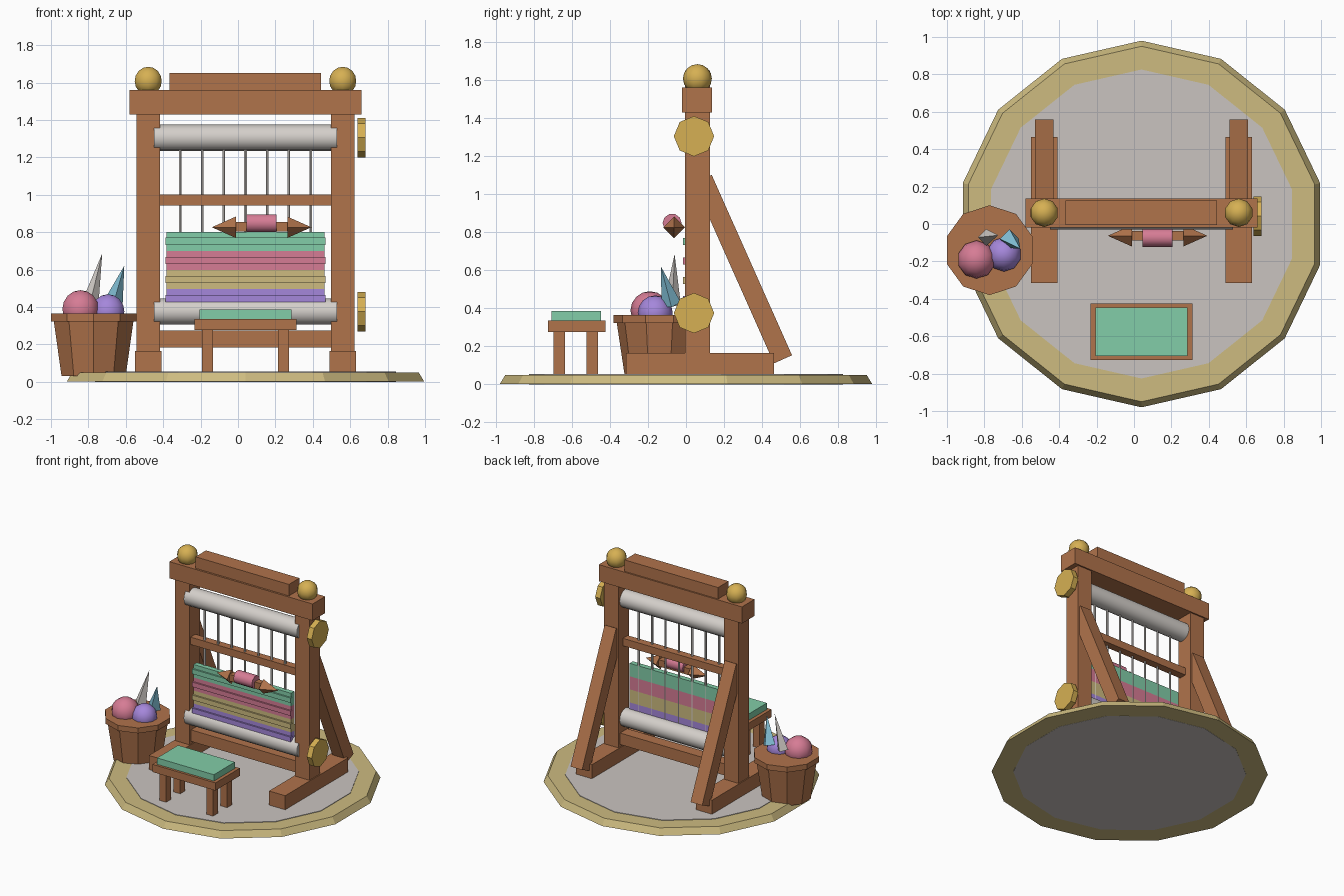
import bpy, bmesh, math
from mathutils import Vector, Matrix

if "Cube" in bpy.data.objects:
    bpy.data.objects.remove(bpy.data.objects["Cube"], do_unlink=True)

CX = 0.04  # centre line of the loom


def material(name, hexcode):
    srgb = [int(hexcode[i:i + 2], 16) / 255 for i in (0, 2, 4)]
    col = [c / 12.92 if c < 0.04 else ((c + 0.055) / 1.055) ** 2.4 for c in srgb] + [1]
    m = bpy.data.materials.new(name)
    m.use_nodes = True
    m.diffuse_color = col
    m.node_tree.nodes["Principled BSDF"].inputs["Base Color"].default_value = col
    return m


wood = material("warm wood", "B0734B")
gold = material("brass gold", "D6B053")
straw = material("straw", "CDBB80")
stone = material("rug grey", "CAC4C0")
ivory = material("pale ivory", "D4CFCA")
green = material("mint green", "82CDA8")
pink = material("rose pink", "D67C95")
purple = material("lavender purple", "A587DB")
blue = material("sky blue", "85C3DA")


def finish(name, bm, mat, smooth=False):
    me = bpy.data.meshes.new(name)
    bmesh.ops.recalc_face_normals(bm, faces=bm.faces)
    bm.to_mesh(me)
    bm.free()
    me.materials.append(mat)
    ob = bpy.data.objects.new(name, me)
    bpy.context.collection.objects.link(ob)
    if smooth:
        bpy.ops.object.select_all(action='DESELECT')
        ob.select_set(True)
        bpy.context.view_layer.objects.active = ob
        bpy.ops.object.shade_smooth_by_angle(angle=math.radians(50))
    return ob


def box(name, mat, center, size, tilt=0):
    bm = bmesh.new()
    mtx = (Matrix.Translation(center) @ Matrix.Rotation(tilt, 4, 'X')
           @ Matrix.Diagonal((*size, 1)))
    bmesh.ops.create_cube(bm, size=1, matrix=mtx)
    return finish(name, bm, mat)


def frustum(name, mat, start, end, r1, r2, sides, smooth=False):
    a, b = Vector(start), Vector(end)
    turn = Vector((0, 0, 1)).rotation_difference(b - a).to_matrix().to_4x4()
    bm = bmesh.new()
    bmesh.ops.create_cone(bm, cap_ends=True, segments=sides, radius1=r1, radius2=r2,
                          depth=(b - a).length,
                          matrix=Matrix.Translation((a + b) / 2) @ turn)
    return finish(name, bm, mat, smooth)


def ball(name, mat, center, r):
    bm = bmesh.new()
    bmesh.ops.create_uvsphere(bm, u_segments=10, v_segments=8, radius=r,
                              matrix=Matrix.Translation(center))
    return finish(name, bm, mat, True)


# Round rug with a faceted border
frustum("rug_border", straw, (CX, 0, 0.001), (CX, 0, 0.05), 0.98, 0.95, 14)
frustum("rug_centre", stone, (CX, 0, 0), (CX, 0, 0.054), 0.826, 0.826, 14)

# Side frames: foot, post, brace and finial
for side, s in (("right", -1), ("left", 1)):
    x = CX + s * 0.52
    box(side + "_foot", wood, (x, 0.074, 0.107), (0.14, 0.78, 0.114))
    box(side + "_post", wood, (x, 0.06, 0.74), (0.125, 0.13, 1.38))
    low, high = Vector((x, 0.51, 0.132)), Vector((x, 0.088, 1.08))
    d = high - low
    box(side + "_brace", wood, (low + high) / 2, (0.1, 0.104, d.length),
        math.atan2(-d.y, d.z))
    ball(side + "_finial", gold, (x, 0.06, 1.608), 0.076)

# Cross beams
box("top_beam", wood, (CX, 0.058, 1.495), (1.24, 0.156, 0.13))
box("top_cap", wood, (CX, 0.06, 1.604), (0.81, 0.13, 0.092))
box("heddle_bar", wood, (CX, 0.04, 0.972), (0.93, 0.06, 0.058))
box("lower_stretcher", wood, (CX, 0.06, 0.228), (0.93, 0.09, 0.09))

# Rollers with their side knobs
for level, z in (("upper", 1.305), ("lower", 0.375)):
    frustum(level + "_roller", ivory, (CX - 0.49, 0.04, z), (CX + 0.49, 0.04, z),
            0.07, 0.07, 16, True)
    frustum(level + "_knob", gold, (0.64, 0.042, z), (0.683, 0.042, z), 0.106, 0.106, 8)

# Warp threads
for i in range(-3, 4):
    x = CX + i * 0.116
    frustum(f"warp_thread_{i + 4}", ivory, (x, 0.03, 0.42), (x, 0.03, 1.28),
            0.008, 0.008, 6, True)

# Woven cloth: coloured bands, each with a raised ridge
for i, (label, mat) in enumerate((("purple", purple), ("straw", straw),
                                  ("pink", pink), ("green", green))):
    z = 0.445 + i * 0.102
    box(label + "_cloth_band", mat, (CX, 0.016, z), (0.845, 0.04, 0.102))
    box(label + "_cloth_ridge", mat, (CX, -0.005, z), (0.855, 0.022, 0.038))

# Shuttle with pointed ends and a wound spool
SX, SY, SZ = 0.126, -0.063, 0.826
box("shuttle_body", wood, (SX, SY, SZ + 0.003), (0.28, 0.05, 0.052))
for side, s in (("right", -1), ("left", 1)):
    frustum(side + "_shuttle_tip", wood, (SX + s * 0.138, SY, SZ),
            (SX + s * 0.266, SY, SZ), 0.057, 0, 4)
frustum("shuttle_spool", pink, (SX - 0.08, -0.073, 0.848), (SX + 0.08, -0.073, 0.848),
        0.05, 0.05, 10, True)

# Stool
box("stool_seat", wood, (CX, -0.575, 0.306), (0.545, 0.302, 0.06))
box("stool_cushion", green, (CX, -0.577, 0.36), (0.492, 0.26, 0.052))
for sx in (-1, 1):
    for sy in (-1, 1):
        name = ("front" if sy < 0 else "back") + ("_right" if sx < 0 else "_left")
        box(name + "_stool_leg", wood, (CX + sx * 0.203, -0.58 + sy * 0.087, 0.165),
            (0.058, 0.06, 0.23))

# Basket with yarn and feathers
BX, BY = -0.772, -0.14
frustum("basket_body", wood, (BX, BY, 0.03), (BX, BY, 0.33), 0.18, 0.225, 10)
frustum("basket_rim", wood, (BX, BY, 0.322), (BX, BY, 0.364), 0.24, 0.24, 10)
ball("pink_yarn", pink, (-0.842, -0.19, 0.388), 0.102)
ball("purple_yarn", purple, (-0.695, -0.162, 0.376), 0.092)
frustum("pale_feather", ivory, (-0.79, -0.072, 0.42), (-0.726, -0.06, 0.686), 0.045, 0, 4)
frustum("blue_feather", blue, (-0.667, -0.078, 0.42), (-0.608, -0.132, 0.62), 0.052, 0, 4)
